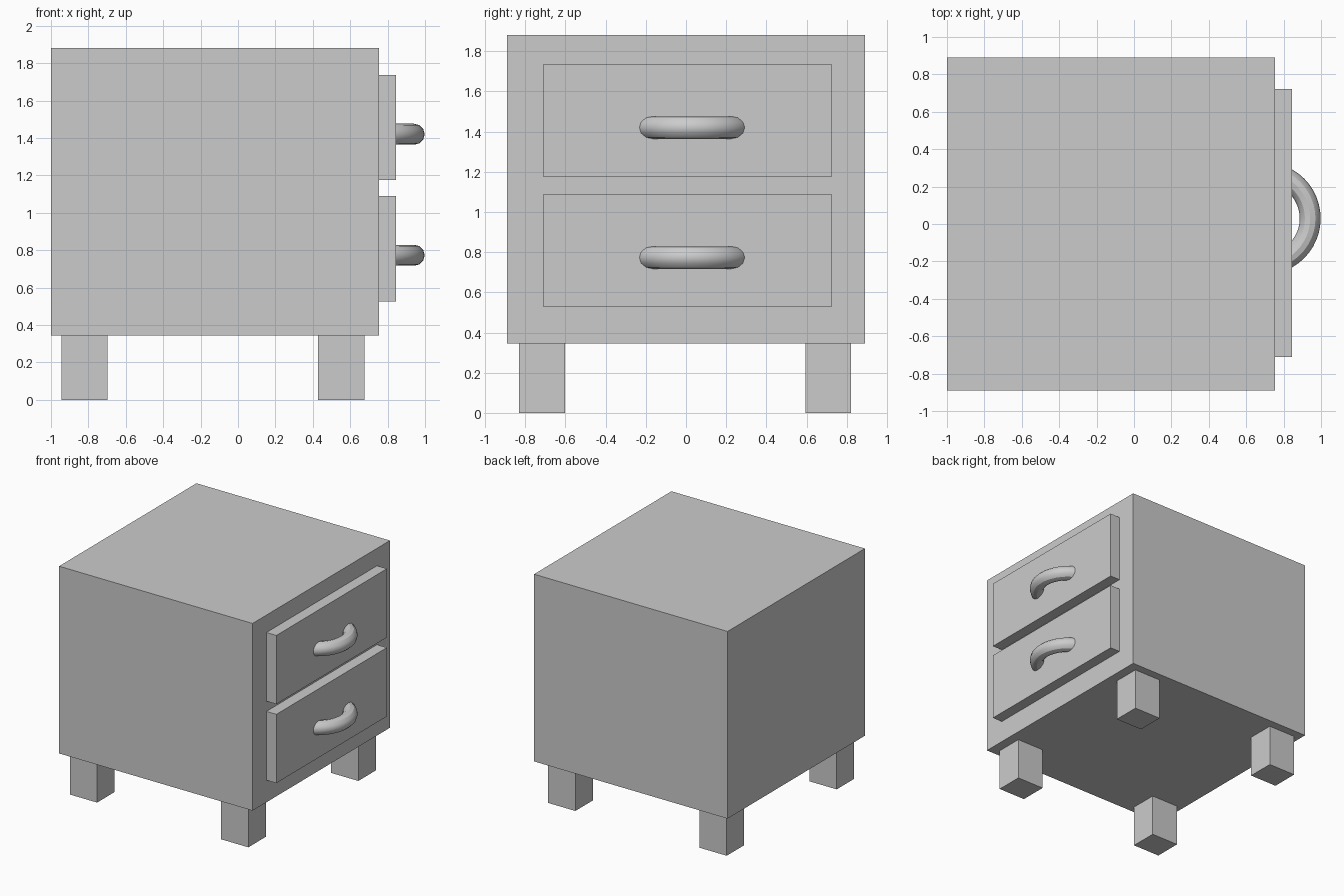
import bpy

if "Cube" in bpy.data.objects:
    bpy.data.objects.remove(bpy.data.objects["Cube"])


def box(name, x, y, z):
    """Box from (min, max) extents on each axis."""
    bpy.ops.mesh.primitive_cube_add(size=1, location=[sum(r) / 2 for r in (x, y, z)])
    ob = bpy.context.object
    ob.name = name
    ob.scale = [r[1] - r[0] for r in (x, y, z)]
    bpy.ops.object.transform_apply(location=False, rotation=False, scale=True)
    return ob


# Cabinet body
box("cabinet_body", (-1.0, 0.755), (-0.89, 0.89), (0.345, 1.88))

# Four square legs
for end, x in (("back", (-0.945, -0.697)), ("front", (0.428, 0.675))):
    for side, y in (("right", (-0.83, -0.603)), ("left", (0.595, 0.822))):
        box(f"{end}_{side}_leg", x, y, (0, 0.345))

# Drawer fronts on the +x side, each with a ring pull sunk into it
for level, z in (("lower", (0.526, 1.09)), ("upper", (1.174, 1.737))):
    box(f"{level}_drawer", (0.755, 0.845), (-0.71, 0.723), z)
    bpy.ops.mesh.primitive_torus_add(
        major_radius=0.245, minor_radius=0.056,
        major_segments=48, minor_segments=12,
        location=(0.697, 0.03, 0.773 if level == "lower" else 1.42))
    bpy.context.object.name = f"{level}_handle"
    bpy.ops.object.shade_smooth_by_angle()
